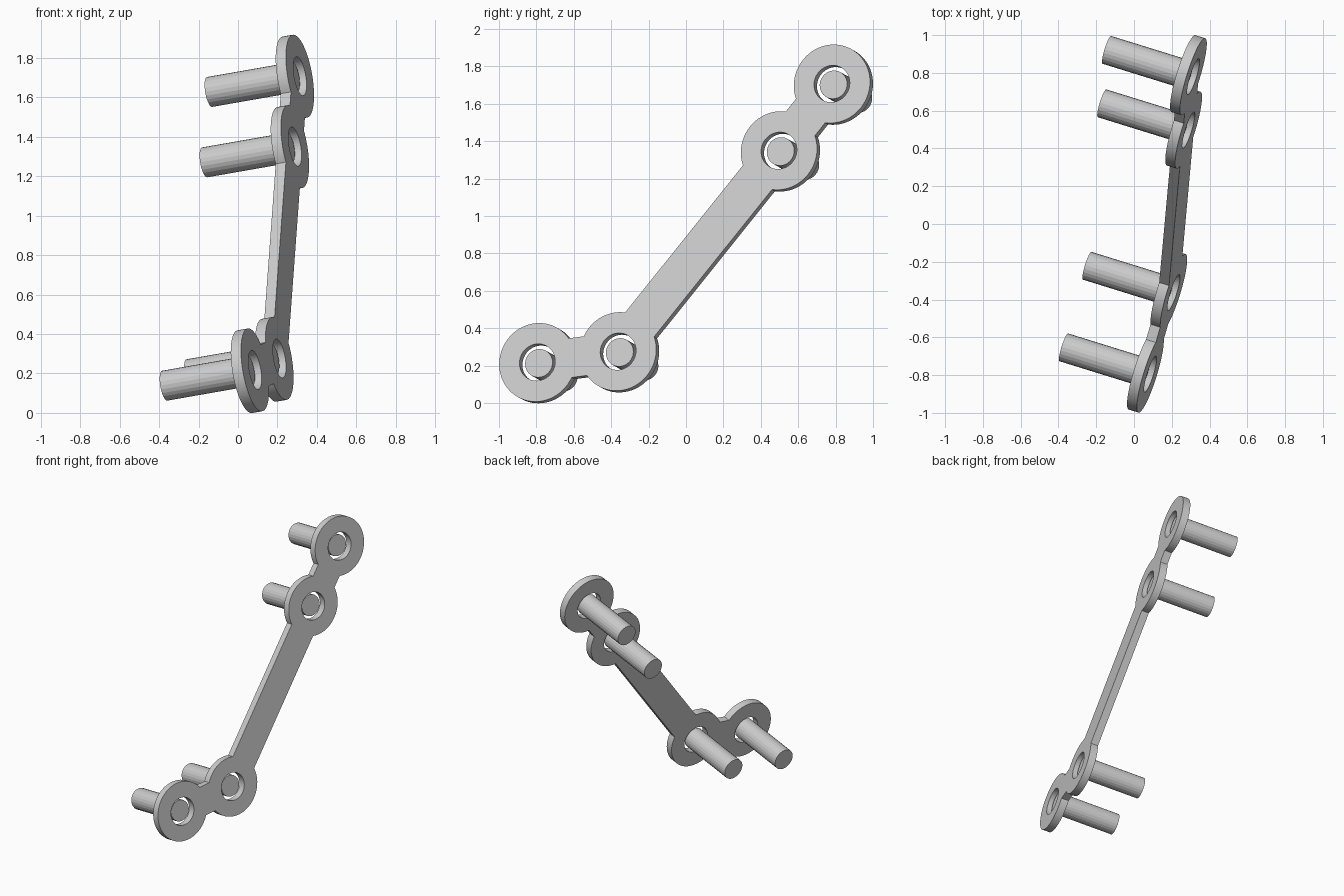
import bpy, bmesh
from math import asin, atan2, cos, sin, tau, ceil
from mathutils import Vector

cube = bpy.data.objects.get("Cube")
if cube:
    bpy.data.objects.remove(cube, do_unlink=True)

RING_R, HOLE_R, LINK_HALF, THICK = 0.213, 0.1, 0.107, 0.055
PIN_R, PIN_START, PIN_END = 0.077, 0.028, 0.486

# The plate lies in one tilted plane; ring centres are on its outer face
normal = Vector((1, -0.31, 0.175)).normalized()
tilt = normal.to_track_quat('Z', 'Y')
ring_yz = [(-0.795, 0.218), (-0.363, 0.276), (0.497, 1.35), (0.78, 1.707)]
centres = [Vector((0.371 + 0.31 * y - 0.175 * z, y, z)) for y, z in ring_yz]
origin = centres[0] - normal * THICK / 2
flat = [(tilt.inverted() @ (c - centres[0])).to_2d() for c in centres]


def arc(centre, radius, start, sweep, closed=False):
    steps = max(2, ceil(sweep / tau * 64))
    count = steps if closed else steps + 1
    return [centre + radius * Vector((cos(start + sweep * i / steps),
                                      sin(start + sweep * i / steps)))
            for i in range(count)]


def heading(a, b):
    return atan2(b.y - a.y, b.x - a.x)


# Outline: walk along the chain and back, rounding each ring between links
outline = []
notch = asin(LINK_HALF / RING_R)
walk = [0, 1, 2, 3, 2, 1]
for i, k in enumerate(walk):
    here = flat[k]
    before = flat[walk[i - 1]]
    after = flat[walk[(i + 1) % len(walk)]]
    start = heading(here, before) + notch
    sweep = (heading(here, after) - notch - start) % tau
    outline += arc(here, RING_R, start, sweep)

# Plate: filled outline with round holes, given thickness
curve = bpy.data.curves.new("plate", 'CURVE')
curve.dimensions = '2D'
curve.fill_mode = 'BOTH'
curve.extrude = THICK / 2
for loop in [outline] + [arc(c, HOLE_R, 0, tau, True) for c in flat]:
    spline = curve.splines.new('POLY')
    spline.points.add(len(loop) - 1)
    for point, p in zip(spline.points, loop):
        point.co = (p.x, p.y, 0, 1)
    spline.use_cyclic_u = True

plate = bpy.data.objects.new("plate", curve)
bpy.context.collection.objects.link(plate)
plate.location = origin
plate.rotation_mode = 'QUATERNION'
plate.rotation_quaternion = tilt
bpy.ops.object.select_all(action='DESELECT')
plate.select_set(True)
bpy.context.view_layer.objects.active = plate
bpy.ops.object.convert(target='MESH')
plate = bpy.context.view_layer.objects.active

bm = bmesh.new()
bm.from_mesh(plate.data)
bmesh.ops.remove_doubles(bm, verts=bm.verts, dist=0.0001)
bmesh.ops.recalc_face_normals(bm, faces=bm.faces)
bm.to_mesh(plate.data)
bm.free()
bpy.ops.object.shade_smooth_by_angle(angle=0.5)

# Pins: one through each hole, square to the plate
names = ["front_end_pin", "front_inner_pin", "back_inner_pin", "back_end_pin"]
for name, c in zip(names, centres):
    bpy.ops.mesh.primitive_cylinder_add(
        vertices=24, radius=PIN_R, depth=PIN_END - PIN_START,
        location=c - normal * (PIN_START + PIN_END) / 2,
        rotation=tilt.to_euler())
    bpy.context.object.name = name
